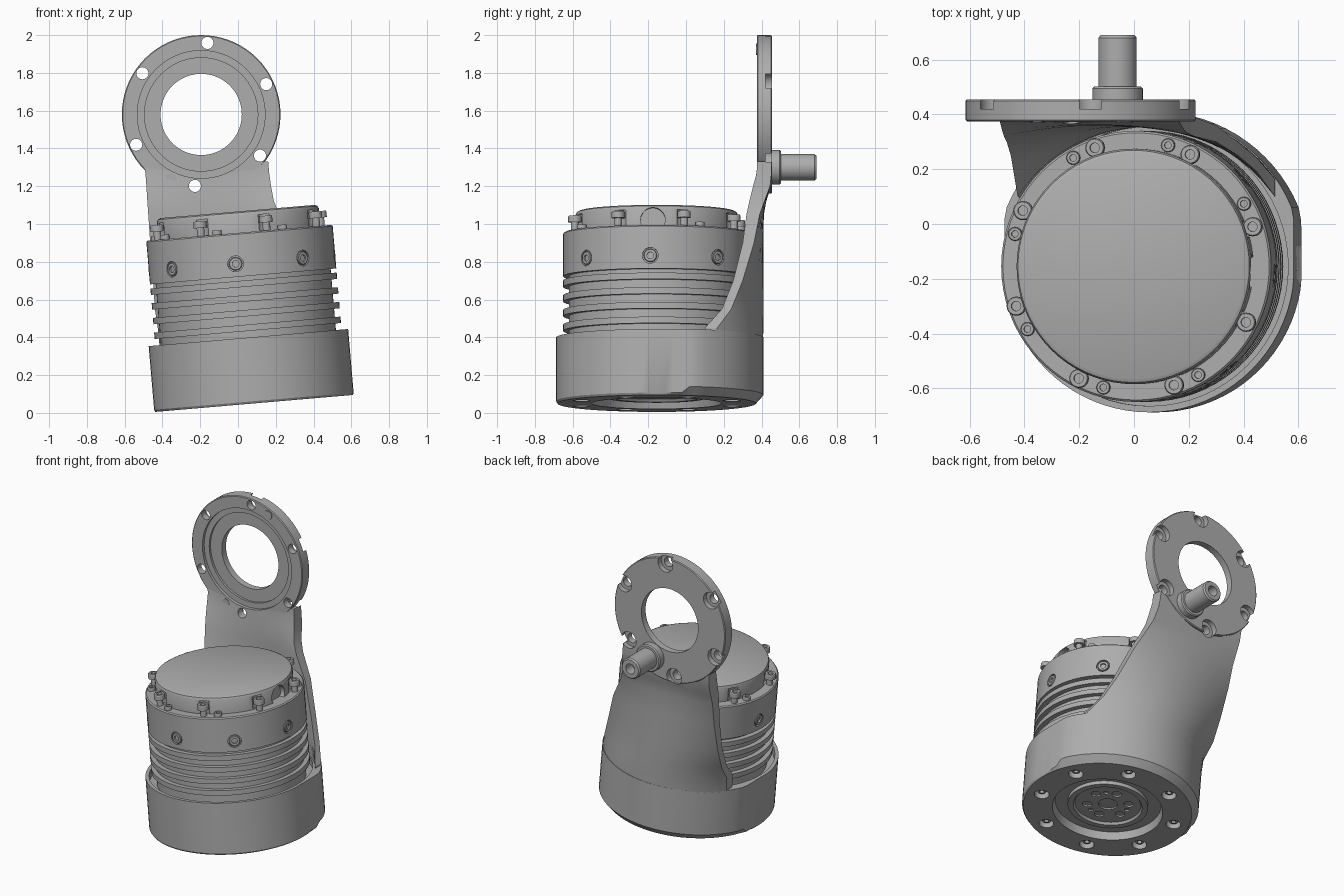
import bpy, bmesh
from math import sin, cos, pi, radians, asin
from mathutils import Matrix, Vector

if "Cube" in bpy.data.objects:
    bpy.data.objects.remove(bpy.data.objects["Cube"])

metal = bpy.data.materials.new("machined_grey")
metal.use_nodes = True
GREY = (0.42, 0.42, 0.42, 1)
metal.diffuse_color = GREY
metal.node_tree.nodes["Principled BSDF"].inputs["Base Color"].default_value = GREY

# Motor axis leans slightly to one side
TILT = Matrix.Translation((0.085, -0.155, 0.05)) @ Matrix.Rotation(radians(-4.9), 4, 'Y')
MOTOR_R = 0.495
RING = Vector((-0.195, 0, 1.58))


def axis(p, d):
    return Matrix.Translation(p) @ Vector(d).to_track_quat('Z', 'Y').to_matrix().to_4x4()


def skin(bm, rings):
    """Bridge closed rings of points and cap both ends."""
    rows = [[bm.verts.new(p) for p in ring] for ring in rings]
    n = len(rows[0])
    for a, b in zip(rows, rows[1:]):
        for i in range(n):
            bm.faces.new((a[i], a[(i + 1) % n], b[(i + 1) % n], b[i]))
    bm.faces.new(rows[0])
    bm.faces.new(rows[-1])


def lathe(bm, profile, m=Matrix(), segs=64):
    skin(bm, [[m @ Vector((r * cos(2 * pi * i / segs), r * sin(2 * pi * i / segs), h))
               for i in range(segs)] for r, h in profile])


def rod(bm, r, p, d, length, segs=20, m=Matrix()):
    lathe(bm, [(r, 0), (r, length)], m @ axis(p, d), segs)


def socket_rod(bm, r, length, m, segs=20):
    """Screw head with a hexagon-like socket."""
    lathe(bm, [(r, 0), (r, length * 0.85), (r * 0.9, length),
               (r * 0.5, length), (r * 0.5, length * 0.5)], m, segs)


def finish(name, bm):
    bmesh.ops.recalc_face_normals(bm, faces=bm.faces)
    mesh = bpy.data.meshes.new(name)
    bm.to_mesh(mesh)
    bm.free()
    mesh.materials.append(metal)
    ob = bpy.data.objects.new(name, mesh)
    bpy.context.collection.objects.link(ob)
    smooth(ob)
    return ob


def smooth(ob):
    bpy.ops.object.select_all(action='DESELECT')
    ob.select_set(True)
    bpy.context.view_layer.objects.active = ob
    bpy.ops.object.shade_smooth_by_angle(angle=radians(28))


def cut(ob, fill):
    """Subtract the solids that fill() adds."""
    bm = bmesh.new()
    fill(bm)
    tool = finish("cutter", bm)
    tool.hide_render = True
    mod = ob.modifiers.new("cut", 'BOOLEAN')
    mod.operation, mod.solver, mod.object = 'DIFFERENCE', 'EXACT', tool
    mod.use_self = True
    bpy.context.view_layer.objects.active = ob
    bpy.ops.object.modifier_apply(modifier=mod.name)
    bpy.data.objects.remove(tool)
    smooth(ob)


def around(r, h, start, n=8):
    """Points evenly spaced round the motor axis."""
    for k in range(n):
        a = radians(start) + 2 * pi * k / n
        yield Vector((r * cos(a), r * sin(a), h)), Vector((cos(a), sin(a), 0))


# Base cup: fuller at the back, flat-sided, chamfered underneath
def base_ring(h_front, h_back, tight=False):
    pts = []
    for i in range(80):
        a = 2 * pi * i / 80
        back = sin(a) > 0.3
        r = 0.525 if tight else (0.565 if sin(a) > 0 else 0.533)
        x = max(-0.53, min(0.53, r * cos(a)))
        pts.append(TILT @ Vector((x, r * sin(a), h_back if back else h_front)))
    return pts


bm = bmesh.new()
skin(bm, [base_ring(0, 0, True), base_ring(0.012, 0.045), base_ring(0.35, 0.35)])
base = finish("base_cup", bm)


def base_cuts(bm):
    lathe(bm, [(0.35, -0.02), (0.33, 0.05)], TILT)
    lathe(bm, [(0.51, 0.3), (0.51, 0.4)], TILT)
    for p, d in around(0.43, -0.02, 22.5):
        rod(bm, 0.046, p, (0, 0, 1), 0.07, m=TILT)


cut(base, base_cuts)

# Output hub under the base
bm = bmesh.new()
lathe(bm, [(0.25, 0.07), (0.25, 0.025), (0.215, 0.025), (0.205, 0.04)], TILT)
for p, d in around(0.43, 0.02, 22.5):
    socket_rod(bm, 0.028, 0.035, TILT @ axis(p + Vector((0, 0, 0.035)), (0, 0, -1)))
hub = finish("output_hub", bm)


def hub_cuts(bm):
    rod(bm, 0.06, (0, 0, 0), (0, 0, 1), 0.06, m=TILT)
    for p, d in around(0.13, 0, 15, 6):
        rod(bm, 0.03, p, (0, 0, 1), 0.06, m=TILT)
    for p, d in around(0.13, 0, 45, 3):
        rod(bm, 0.016, p, (0, 0, 1), 0.06, m=TILT)


cut(hub, hub_cuts)

# Finned motor body
profile = [(0.465, 0.295)]
for k in range(4):
    h = 0.385 + 0.078 * k
    profile += [(0.465, h), (MOTOR_R, h), (MOTOR_R, h + 0.034), (0.465, h + 0.034)]
profile += [(0.465, 0.675), (MOTOR_R, 0.675), (MOTOR_R, 0.9), (0.488, 0.907)]
bm = bmesh.new()
lathe(bm, profile, TILT, 72)
body = finish("motor_body", bm)
cut(body, lambda bm: [rod(bm, 0.042, p, d, 0.05, m=TILT) for p, d in around(0.482, 0.745, -4)])

# Motor cap with bolt scallops and a cable arch
bm = bmesh.new()
lathe(bm, [(0.43, 0.9), (0.43, 1.0), (0.424, 1.013), (0.41, 1.02)], TILT, 72)
cap = finish("motor_cap", bm)


def cap_cuts(bm):
    for p, d in around(0.46, 0.909, 18.5):
        rod(bm, 0.045, p, (0, 0, 1), 0.085, m=TILT)
    rod(bm, 0.065, (0.395, -0.02, 0.94), (1, 0, 0), 0.2, m=TILT)


cut(cap, cap_cuts)

# Bolts, pins and side screws on the motor
bm = bmesh.new()
for p, d in around(0.457, 0.9, 18.5):
    rod(bm, 0.02, p, (0, 0, 1), 0.06, 12, TILT)
    socket_rod(bm, 0.035, 0.035, TILT @ axis(p + Vector((0, 0, 0.05)), (0, 0, 1)))
finish("cap_bolts", bm)
bm = bmesh.new()
for k, (p, d) in enumerate(around(0.458, 0.9, 30)):
    if k != 7:
        socket_rod(bm, 0.025, 0.03, TILT @ axis(p, (0, 0, 1)), 16)
finish("cap_pins", bm)
bm = bmesh.new()
for p, d in around(0.475, 0.745, -4):
    socket_rod(bm, 0.035, 0.02, TILT @ axis(p, d))
finish("side_screws", bm)


# Back shell: arcs that narrow and flatten towards the ring
def arc(xl, xr, y_edge, y_mid, n=24):
    w, s, c = (xr - xl) / 2, max(y_mid - y_edge, 0.001), (xl + xr) / 2
    rad = (w * w + s * s) / (2 * s)
    half = asin(min(1, w / rad))
    return [(c + rad * sin(half * (2 * i / n - 1)),
             y_mid - rad + rad * cos(half * (2 * i / n - 1))) for i in range(n + 1)]


SHELL = [  # z, left x, right x, inner edge y, outer edge y, inner mid y, outer mid y
    (0.30, -0.41, 0.525, 0.09, 0.15, 0.355, 0.405),
    (0.45, -0.425, 0.515, 0.10, 0.165, 0.355, 0.41),
    (0.55, -0.44, 0.45, 0.19, 0.24, 0.355, 0.41),
    (0.70, -0.45, 0.38, 0.25, 0.30, 0.355, 0.41),
    (0.90, -0.465, 0.30, 0.30, 0.36, 0.36, 0.41),
    (1.05, -0.475, 0.22, 0.32, 0.39, 0.36, 0.412),
    (1.12, -0.48, 0.19, 0.335, 0.415, 0.362, 0.425),
    (1.20, -0.485, 0.175, 0.355, 0.445, 0.37, 0.45),
    (1.27, -0.49, 0.165, 0.374, 0.453, 0.375, 0.454),
    (1.33, -0.50, 0.16, 0.376, 0.453, 0.377, 0.454)]
bm = bmesh.new()
skin(bm, [[(x, y, z) for x, y in arc(xl, xr, eo, mo)] +
          [(x, y, z) for x, y in reversed(arc(xl, xr, ei, mi))]
          for z, xl, xr, ei, eo, mi, mo in SHELL])
shell = finish("bracket_shell", bm)

# Mounting ring
bm = bmesh.new()
lathe(bm, [(0.415, 0), (0.42, 0.005), (0.42, 0.075), (0.415, 0.08)],
      axis(RING + Vector((0, 0.375, 0)), (0, 1, 0)), 72)
ring = finish("mounting_ring", bm)


def ring_hole(deg):
    a = radians(deg)
    return RING + 0.38 * Vector((cos(a), 0, sin(a)))


def ring_cuts(bm):
    lathe(bm, [(0.338, 0.3), (0.338, 0.395), (0.30, 0.395), (0.30, 0.41),
               (0.215, 0.41), (0.215, 0.6)], axis(RING, (0, 1, 0)), 72)
    for k in range(6):
        p = ring_hole(25 + 60 * k)
        lathe(bm, [(0.032, 0.3), (0.032, 0.42), (0.056, 0.42), (0.056, 0.55)],
              axis(p, (0, 1, 0)), 24)


cut(ring, ring_cuts)
cut(shell, ring_cuts)

# Locating pins in the ring
bm = bmesh.new()
for deg in (65, 245):
    rod(bm, 0.03, ring_hole(deg) + Vector((0, 0.37, 0)), (0, 1, 0), 0.06)
finish("locating_pins", bm)

# Hollow-ended stub shaft behind the ring
bm = bmesh.new()
lathe(bm, [(0.092, 0.43), (0.092, 0.495), (0.085, 0.502), (0.07, 0.502), (0.07, 0.68),
           (0.062, 0.69), (0.034, 0.69), (0.034, 0.62)], axis((-0.06, 0, 1.3), (0, 1, 0)), 32)
finish("stub_shaft", bm)
